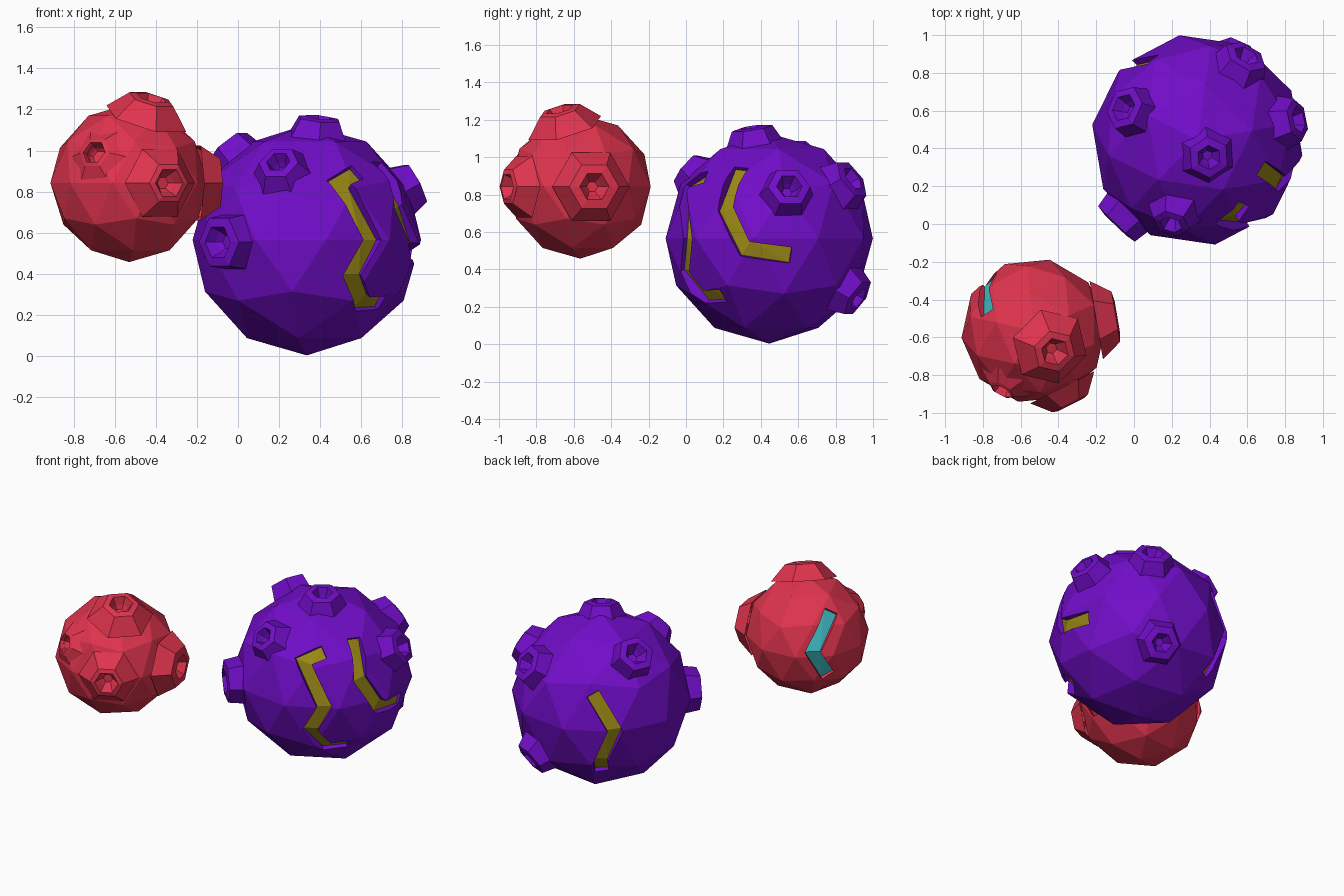
import bpy, bmesh, math
from mathutils import Vector, Matrix

if "Cube" in bpy.data.objects:
    bpy.data.objects.remove(bpy.data.objects["Cube"])


def material(name, rgb):
    m = bpy.data.materials.new(name)
    m.diffuse_color = (*rgb, 1)
    m.use_nodes = True
    m.node_tree.nodes["Principled BSDF"].inputs["Base Color"].default_value = m.diffuse_color
    return m


PURPLE = material("purple rock", (0.165, 0.004, 0.58))
RED = material("red rock", (0.74, 0.034, 0.075))
OLIVE = material("olive crack", (0.33, 0.25, 0.008))
TEAL = material("turquoise crack", (0.045, 0.46, 0.50))


def make_object(name, bm, mats, loc):
    bmesh.ops.recalc_face_normals(bm, faces=bm.faces)
    me = bpy.data.meshes.new(name)
    bm.to_mesh(me)
    bm.free()
    for m in mats:
        me.materials.append(m)
    ob = bpy.data.objects.new(name, me)
    ob.location = loc
    bpy.context.collection.objects.link(ob)
    return ob


def hex_lathe(bm, direction, profile, cap_start=False):
    """Hexagonal rings (radius, height along direction), last ring capped."""
    d = Vector(direction).normalized()
    u = Vector((0, 0, 1)).cross(d).normalized()
    v = d.cross(u)
    rings = []
    for r, h in profile:
        rings.append([bm.verts.new(d * h + r * (u * math.cos(a) + v * math.sin(a)))
                      for a in (k * math.pi / 3 for k in range(6))])
    for a, b in zip(rings, rings[1:]):
        for k in range(6):
            bm.faces.new((a[k], a[(k + 1) % 6], b[(k + 1) % 6], b[k]))
    bm.faces.new(rings[-1])
    if cap_start:
        bm.faces.new(rings[0][::-1])


def crack_prism(bm, points, half, floor, top):
    """Zigzag wall of constant width that follows the ball's surface."""
    dirs = [Vector(p).normalized() for p in points]
    rings = []
    for i, d in enumerate(dirs):
        sides = []
        for a, b in ((i - 1, i), (i, i + 1)):
            if a >= 0 and b < len(dirs):
                sides.append(d.cross(dirs[b] - dirs[a]).normalized())
        w = sum(sides, Vector()).normalized()
        w *= half / max(0.6, w.dot(sides[0]))
        rings.append([bm.verts.new(p) for p in
                      (d * floor - w, d * floor + w, d * top + w * 1.15, d * top - w * 1.15)])
    for a, b in zip(rings, rings[1:]):
        for k in range(4):
            bm.faces.new((a[k], a[(k + 1) % 4], b[(k + 1) % 4], b[k]))
    bm.faces.new(rings[0][::-1])
    bm.faces.new(rings[-1])
    bmesh.ops.triangulate(bm, faces=bm.faces)


def cut(ob, bm):
    cutter = make_object("cutter", bm, [], ob.location)
    cutter.hide_render = True
    mod = ob.modifiers.new("cut", "BOOLEAN")
    mod.operation, mod.solver, mod.object = "DIFFERENCE", "EXACT", cutter
    bpy.context.view_layer.objects.active = ob
    bpy.ops.object.modifier_apply(modifier=mod.name)
    bpy.data.objects.remove(cutter)


def asteroid(name, centre, R, spin, rock, glow, cracks, half, craters):
    # faceted ball
    bm = bmesh.new()
    bmesh.ops.create_icosphere(bm, subdivisions=2, radius=R,
                               matrix=Matrix.Rotation(math.radians(spin), 4, "Z"))
    ball = make_object(name + "_body", bm, [rock, glow], centre)
    # zigzag cracks
    for pts in cracks:
        bm = bmesh.new()
        crack_prism(bm, pts, half, R * 0.905, R * 1.2)
        cut(ball, bm)
    # crack floors are the outward faces that lie below the ball surface
    for p in ball.data.polygons:
        c = p.center
        deep = c.length < R * 0.924 and p.normal.dot(c.normalized()) > 0.75
        p.material_index = 1 if deep else 0
    # raised hexagonal craters, with the ball opened under each hole
    for i, (d, base, rim, lip, hole, rise) in enumerate(craters):
        bm = bmesh.new()
        hex_lathe(bm, d, [(hole * 1.1, R * 0.86), (hole * 1.2, R * 1.3)], True)
        cut(ball, bm)
        bm = bmesh.new()
        hex_lathe(bm, d, [(base, R * 0.87), (rim, R + rise), (lip, R + rise + 0.008),
                          (hole, R + rise - 0.04), (hole * 0.6, R + rise - 0.065)])
        ob = make_object(f"{name}_crater_{i + 1}", bm, [rock], centre)
        # open shell: make the crater faces point outwards
        f = max(ob.data.polygons, key=lambda q: q.center.length)
        if f.normal.dot(Vector(d)) < 0:
            ob.data.flip_normals()


# large purple asteroid
asteroid(
    "large_asteroid", (0.335, 0.445, 0.565), 0.562, 9.7, PURPLE, OLIVE,
    [[(0.33, -0.145, 0.37), (0.42, -0.22, 0.15), (0.48, -0.12, -0.05), (0.48, 0.11, -0.085)],
     [(0.24, -0.33, 0.32), (0.15, -0.42, 0.27), (0.30, -0.41, 0.0),
      (0.21, -0.43, -0.165), (0.26, -0.33, -0.30), (0.37, -0.25, -0.31)],
     [(-0.238, 0.434, 0.238), (-0.383, 0.394, 0.0), (-0.28, 0.407, -0.24), (-0.25, 0.35, -0.33)]],
    0.042,
    [((-0.385, -0.40, -0.01), 0.155, 0.135, 0.085, 0.06, 0.055),
     ((-0.13, -0.42, 0.355), 0.16, 0.10, 0.06, 0.04, 0.035),
     ((0.06, -0.09, 0.58), 0.165, 0.11, 0.065, 0.045, 0.037),
     ((-0.385, 0.17, 0.45), 0.145, 0.12, 0.075, 0.05, 0.055),
     ((0.25, 0.43, 0.31), 0.16, 0.12, 0.07, 0.045, 0.04),
     ((0.50, 0.10, 0.26), 0.155, 0.115, 0.07, 0.045, 0.045),
     ((0.19, 0.43, -0.29), 0.16, 0.115, 0.065, 0.045, 0.045)])

# small red asteroid
asteroid(
    "small_asteroid", (-0.53, -0.565, 0.842), 0.385, 23.6, RED, TEAL,
    [[(-0.253, 0.096, 0.256), (-0.236, 0.28, 0.03), (-0.284, 0.18, -0.155)]],
    0.042,
    [((0.18, -0.36, 0.0), 0.19, 0.105, 0.075, 0.05, 0.045),
     ((0.11, -0.11, 0.41), 0.21, 0.115, 0.075, 0.05, 0.05),
     ((0.41, 0.07, 0.0), 0.21, 0.135, 0.08, 0.05, 0.055),
     ((-0.165, -0.31, 0.145), 0.15, 0.08, 0.06, 0.045, 0.0)])
